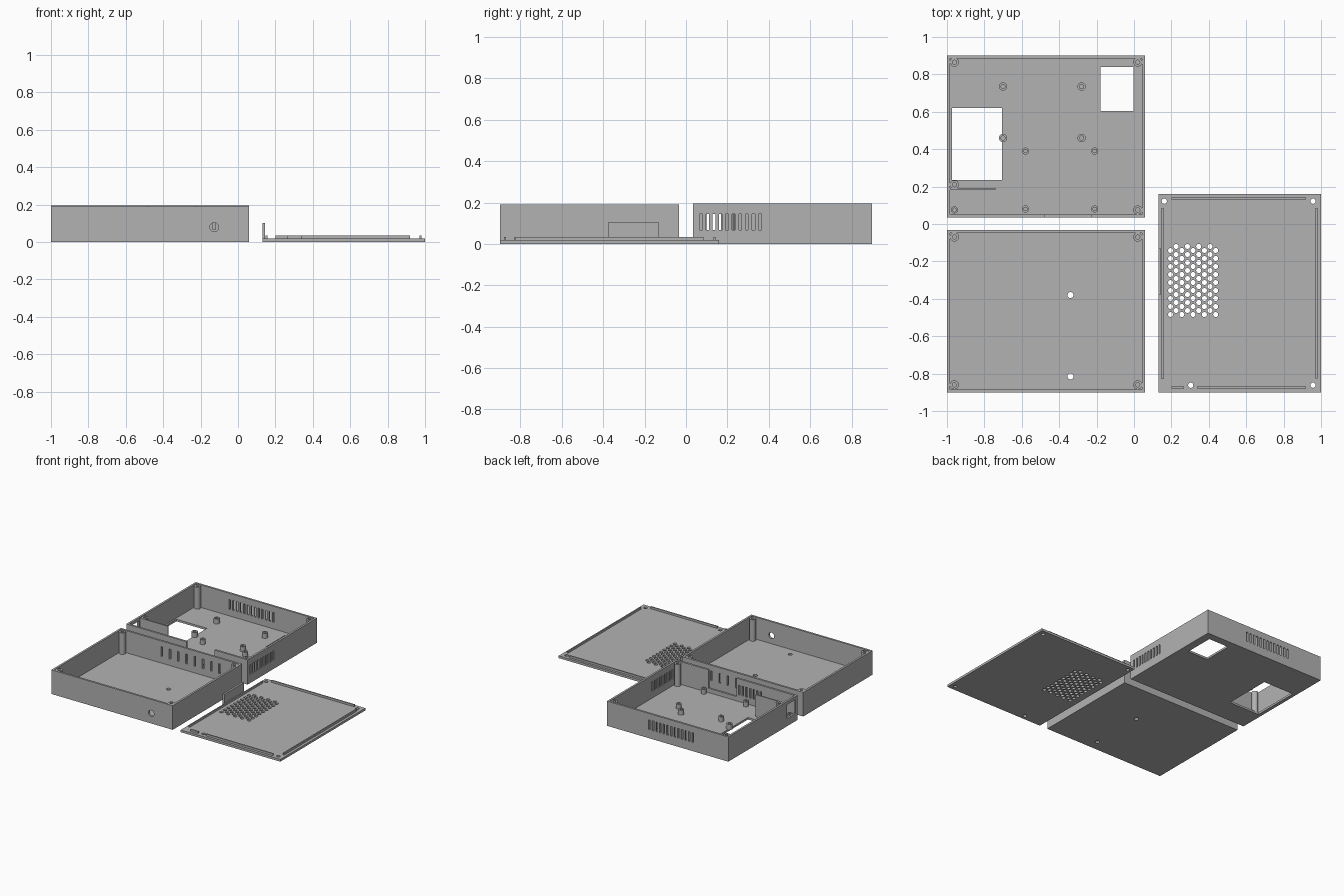
import bpy, bmesh, math
from mathutils import Matrix, Vector

cube = bpy.data.objects.get("Cube")
if cube:
    bpy.data.objects.remove(cube, do_unlink=True)

grey = bpy.data.materials.new("plain grey plastic")
grey.use_nodes = True
grey.diffuse_color = (0.45, 0.45, 0.45, 1)
grey.node_tree.nodes["Principled BSDF"].inputs["Base Color"].default_value = (0.45, 0.45, 0.45, 1)

WALL = 0.016
POST_R = 0.024


def box(bm, x0, x1, y0, y1, z0, z1):
    mid = Vector((x0 + x1, y0 + y1, z0 + z1)) / 2
    size = Matrix.Diagonal((x1 - x0, y1 - y0, z1 - z0, 1))
    bmesh.ops.create_cube(bm, size=1, matrix=Matrix.Translation(mid) @ size)


def rod(bm, centre, r, length, axis="Z"):
    turn = Matrix.Rotation(math.pi / 2, 4, "X") if axis == "Y" else Matrix()
    bmesh.ops.create_cone(bm, cap_ends=True, segments=20, radius1=r, radius2=r,
                          depth=length, matrix=Matrix.Translation(centre) @ turn)


def tube(bm, x, y, r_out, r_in, z0, z1):
    # Solid of revolution with a blind screw hole
    floor = z0 + 0.004
    profile = [(0, z0), (r_out, z0), (r_out, z1), (r_in, z1), (r_in, floor), (0, floor)]
    verts = [bm.verts.new((x + r, y, z)) for r, z in profile]
    edges = [bm.edges.new(pair) for pair in zip(verts, verts[1:])]
    made = bmesh.ops.spin(bm, geom=verts + edges, cent=(x, y, 0), axis=(0, 0, 1),
                          angle=math.tau, steps=24, use_duplicate=False)
    bmesh.ops.remove_doubles(bm, verts=bm.verts[:], dist=0.0001)


def make(name, bm, smooth=False):
    bmesh.ops.recalc_face_normals(bm, faces=bm.faces[:])
    mesh = bpy.data.meshes.new(name)
    bm.to_mesh(mesh)
    bm.free()
    mesh.materials.append(grey)
    obj = bpy.data.objects.new(name, mesh)
    bpy.context.collection.objects.link(obj)
    if smooth:
        select(obj)
        bpy.ops.object.shade_smooth_by_angle(angle=math.radians(35))
    return obj


def select(obj):
    bpy.ops.object.select_all(action="DESELECT")
    obj.select_set(True)
    bpy.context.view_layer.objects.active = obj


def cut(obj, bm):
    # Subtract all cutter shapes, then drop the cutter
    cutter = make("cutter", bm)
    cutter.hide_render = True
    mod = obj.modifiers.new("openings", "BOOLEAN")
    mod.operation = "DIFFERENCE"
    mod.solver = "EXACT"
    mod.object = cutter
    select(obj)
    bpy.ops.object.modifier_apply(modifier=mod.name)
    bpy.data.objects.remove(cutter, do_unlink=True)


def tray(name, x0, x1, y0, y1, height):
    obj_bm = bmesh.new()
    box(obj_bm, x0, x1, y0, y1, 0, height)
    obj = make(name, obj_bm)
    hollow = bmesh.new()
    box(hollow, x0 + WALL, x1 - WALL, y0 + WALL, y1 - WALL, WALL, height + 0.1)
    cut(obj, hollow)
    return obj


def slots_x(bm, first, count, step, y, z0=0.068, z1=0.145):
    for i in range(count):
        x = first + i * step
        box(bm, x - 0.007, x + 0.007, y - 0.03, y + 0.03, z0, z1)


# Rear tray: vent slots, wall openings and floor windows
rear = tray("rear_tray", -1, 0.06, 0.035, 0.9, 0.195)
bm = bmesh.new()
slots_x(bm, -0.69, 13, 0.0316, 0.892)
slots_x(bm, -0.69, 7, 0.0316, 0.043)
for i in range(10):
    y = 0.0725 + i * 0.0316
    box(bm, 0.02, 0.1, y - 0.007, y + 0.007, 0.068, 0.145)
box(bm, -0.475, -0.23, 0, 0.065, 0.05, 0.3)
box(bm, -1.05, -0.97, 0.06, 0.17, 0.06, 0.17)
box(bm, -0.972, -0.705, 0.235, 0.62, -0.1, 0.05)
box(bm, -0.18, -0.003, 0.605, 0.84, -0.1, 0.05)
cut(rear, bm)

# Partition rib
bm = bmesh.new()
box(bm, -0.99, -0.74, 0.182, 0.192, 0.01, 0.19)
make("rear_partition", bm)

# Rear tray screw posts and board standoffs
bm = bmesh.new()
for x, y in ((-0.96, 0.865), (0.02, 0.865), (-0.96, 0.21), (0.02, 0.075)):
    tube(bm, x, y, POST_R, 0.011, 0.01, 0.19)
make("rear_screw_posts", bm, True)

bm = bmesh.new()
for x in (-0.7, -0.28):
    for y in (0.735, 0.46):
        tube(bm, x, y, 0.022, 0.011, 0.01, 0.055)
for x in (-0.58, -0.21):
    for y in (0.39, 0.08):
        tube(bm, x, y, 0.019, 0.009, 0.01, 0.055)
tube(bm, -0.96, 0.075, 0.019, 0.01, 0.01, 0.055)
make("board_standoffs", bm, True)

# Front tray: cable hole, floor holes and back slots
front = tray("front_tray", -1, 0.06, -0.9, -0.033, 0.19)
bm = bmesh.new()
slots_x(bm, -0.631, 8, 0.072, -0.041)
rod(bm, (-0.127, -0.89, 0.08), 0.024, 0.08, "Y")
for y in (-0.38, -0.815):
    rod(bm, (-0.34, y, 0), 0.016, 0.1)
cut(front, bm)

bm = bmesh.new()
for x in (-0.96, 0.02):
    for y in (-0.07, -0.86):
        tube(bm, x, y, POST_R, 0.011, 0.01, 0.186)
make("front_screw_posts", bm, True)

# Lid plate with honeycomb vent and screw holes
bm = bmesh.new()
box(bm, 0.13, 1, -0.9, 0.16, 0, 0.018)
lid = make("lid_plate", bm)
bm = bmesh.new()
for col in range(9):
    for row in range(9):
        y = -0.484 + row * 0.0428 + (col % 2) * 0.0214
        rod(bm, (0.195 + col * 0.0302, y, 0.01), 0.0135, 0.1)
for x, y in ((0.162, 0.122), (0.957, 0.122), (0.303, -0.862), (0.957, -0.862)):
    rod(bm, (x, y, 0.01), 0.014, 0.1)
cut(lid, bm)

# Lid locating rim, broken around the screw posts
bm = bmesh.new()
RIM = (0.015, 0.034)
box(bm, 0.2, 0.92, 0.132, 0.142, *RIM)
box(bm, 0.2, 0.268, -0.88, -0.87, *RIM)
box(bm, 0.338, 0.92, -0.88, -0.87, *RIM)
box(bm, 0.148, 0.157, -0.83, 0.085, *RIM)
box(bm, 0.97, 0.98, -0.825, 0.085, *RIM)
make("lid_rim", bm)

# Upright tab that closes the wall notch
bm = bmesh.new()
box(bm, 0.13, 0.145, -0.378, -0.13, 0.005, 0.103)
make("lid_tab", bm)
